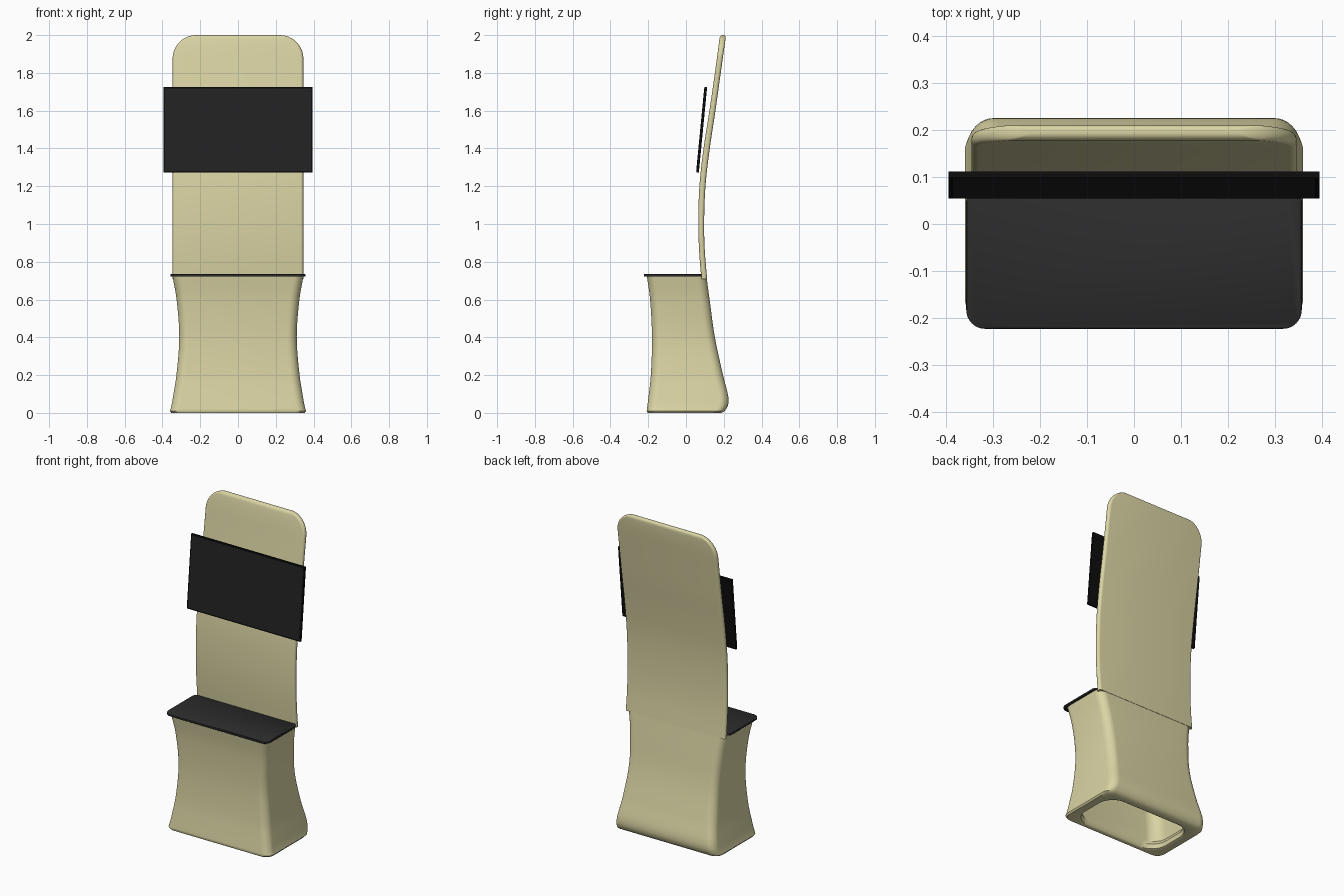
import bpy, bmesh, math

if "Cube" in bpy.data.objects:
    bpy.data.objects.remove(bpy.data.objects["Cube"])


def material(name, rgb):
    m = bpy.data.materials.new(name)
    m.diffuse_color = (*rgb, 1)
    m.use_nodes = True
    m.node_tree.nodes["Principled BSDF"].inputs["Base Color"].default_value = m.diffuse_color
    return m


BEIGE = material("beige_shell", (0.70, 0.66, 0.37))
CHARCOAL = material("charcoal", (0.025, 0.025, 0.025))
SCREEN = material("screen_glass", (0.016, 0.016, 0.016))
BLACK = material("black", (0.004, 0.004, 0.004))


def sample(keys, z):
    """Smooth (Hermite) interpolation of rows (z, a, b, ...) at height z."""
    n = len(keys)
    i = max(k for k in range(n - 1) if keys[k][0] <= z + 1e-9)
    p, q = keys[i], keys[i + 1]
    h = q[0] - p[0]
    t = (z - p[0]) / h

    def slope(k, c):
        a, b = keys[max(k - 1, 0)], keys[min(k + 1, n - 1)]
        return (b[c] - a[c]) / (b[0] - a[0])

    return [p[c] * (2*t**3 - 3*t**2 + 1) + q[c] * (3*t**2 - 2*t**3)
            + h * (slope(i, c) * (t**3 - 2*t**2 + t) + slope(i + 1, c) * (t**3 - t**2))
            for c in range(1, len(p))]


def section(z, w, y0, y1, r, seg=8):
    """Rounded rectangle at height z: half width w, depth y0..y1."""
    r = min(r, w * 0.99, (y1 - y0) * 0.495)
    pts = []
    for k, (cx, cy) in enumerate([(w - r, y1 - r), (r - w, y1 - r), (r - w, y0 + r), (w - r, y0 + r)]):
        for s in range(seg + 1):
            a = math.pi / 2 * (k + s / seg)
            pts.append((cx + r * math.cos(a), cy + r * math.sin(a), z))
    return pts


def loft(name, sections, mat, angle=40):
    bm = bmesh.new()
    rings = [[bm.verts.new(p) for p in s] for s in sections]
    for a, b in zip(rings, rings[1:]):
        for i in range(len(a)):
            j = (i + 1) % len(a)
            bm.faces.new((a[i], a[j], b[j], b[i]))
    bm.faces.new(rings[0][::-1])
    bm.faces.new(rings[-1])
    bmesh.ops.recalc_face_normals(bm, faces=bm.faces)
    me = bpy.data.meshes.new(name)
    bm.to_mesh(me)
    bm.free()
    ob = bpy.data.objects.new(name, me)
    bpy.context.collection.objects.link(ob)
    me.materials.append(mat)
    bpy.ops.object.select_all(action='DESELECT')
    ob.select_set(True)
    bpy.context.view_layer.objects.active = ob
    bpy.ops.object.shade_smooth_by_angle(angle=math.radians(angle))
    return ob


def box(name, size, loc, tilt, mat, bevel):
    bpy.ops.mesh.primitive_cube_add(size=1, location=loc, rotation=(tilt, 0, 0))
    ob = bpy.context.object
    ob.name = name
    ob.scale = size
    bpy.ops.object.transform_apply(location=False, rotation=False, scale=True)
    ob.data.materials.append(mat)
    if bevel:
        m = ob.modifiers.new("edge", 'BEVEL')
        m.width, m.segments = bevel, 2
    return ob


# Pedestal: waisted hollow shell, rows are (z, half width, front y, back y)
body = [(0.01, 0.36, -0.208, 0.205), (0.035, 0.353, -0.205, 0.221), (0.08, 0.345, -0.199, 0.225),
        (0.2, 0.326, -0.186, 0.196), (0.4, 0.311, -0.18, 0.153),
        (0.6, 0.325, -0.19, 0.125), (0.725, 0.347, -0.207, 0.108)]
levels = [0.01, 0.02, 0.035, 0.055] + [0.08 + 0.645 * i / 20 for i in range(21)]
inner = [(0.69 - 0.63 * i / 12) for i in range(13)]
rings = []
for z in inner:
    w, f, b = sample(body, z)
    rings.append(section(z, w - 0.035, f + 0.03, b - 0.03, 0.08))
rings += [section(0.03, 0.295, -0.17, 0.145, 0.1), section(0.005, 0.30, -0.178, 0.15, 0.1),
          section(0, 0.31, -0.185, 0.16, 0.09), section(0, 0.353, -0.203, 0.187, 0.05)]
rings += [section(z, *sample(body, z), 0.05) for z in levels]
loft("pedestal", rings, BEIGE)

# Back panel: curved slab with round top corners, rows are (z, front y, back y)
curve = [(0.71, 0.081, 0.112), (0.85, 0.07, 0.1), (1.0, 0.065, 0.096), (1.2, 0.071, 0.103),
         (1.4, 0.093, 0.126), (1.6, 0.124, 0.156), (1.8, 0.153, 0.184), (2.0, 0.18, 0.212)]
R, HALF = 0.125, 0.346
heights = [0.71 + (2 - R - 0.71) * i / 26 for i in range(26)]
heights += [2 - R + R * math.sin(math.pi / 2 * i / 16) for i in range(17)]
rings = []
for z in heights:
    f, b = sample(curve, z)
    up = max(0, z - (2 - R))
    w = HALF - R + math.sqrt(max(0, R * R - up * up))
    e = max(0, z - 1.984) / 0.016
    pinch = 0.5 * (b - f) * (1 - math.sqrt(max(0, 1 - e * e))) * 0.8
    rings.append(section(z, w, f + pinch, b - pinch, 0.015, 6))
loft("back_panel", rings, BEIGE)

# Countertop: thin shelf resting on the pedestal
shelf = [(0.721, 0.355), (0.723, 0.357), (0.733, 0.357), (0.735, 0.355)]
loft("countertop", [section(z, w, -w + 0.134, w - 0.267, 0.04) for z, w in shelf], CHARCOAL)

# Display: thin tilted housing with a glass front
tilt = -math.atan2(0.044, 0.455)
box("display_housing", (0.79, 0.014, 0.456), (0, 0.083, 1.499), tilt, BLACK, 0.002)
off = 0.0068
box("display_glass", (0.772, 0.002, 0.438),
    (0, 0.083 - off * math.cos(tilt), 1.499 - off * math.sin(tilt)), tilt, SCREEN, 0)
